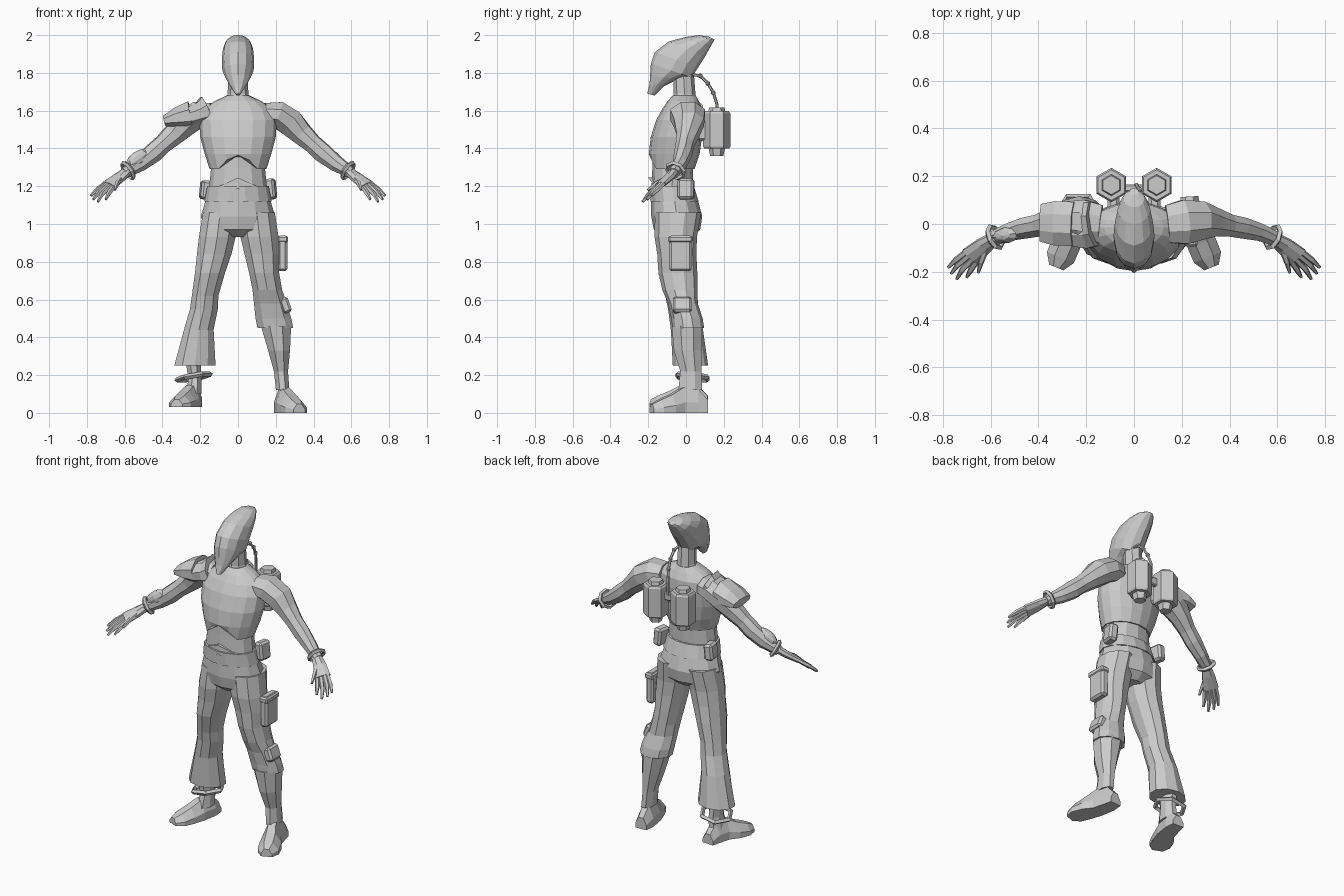
import bpy, bmesh, math
from mathutils import Vector, Matrix


def skin(name, rings):
    """Join equal-sized rings of points into a closed flat-shaded body."""
    bm = bmesh.new()
    vs = [[bm.verts.new(p) for p in r] for r in rings]
    n = len(vs[0])
    for a, b in zip(vs, vs[1:]):
        for i in range(n):
            bm.faces.new((a[i], a[(i + 1) % n], b[(i + 1) % n], b[i]))
    bm.faces.new(vs[0][::-1])
    bm.faces.new(vs[-1])
    bmesh.ops.recalc_face_normals(bm, faces=bm.faces)
    me = bpy.data.meshes.new(name)
    bm.to_mesh(me)
    bm.free()
    ob = bpy.data.objects.new(name, me)
    bpy.context.collection.objects.link(ob)
    return ob


def circle(n, off=0.0):
    return [(math.cos(2 * math.pi * (i + off) / n), math.sin(2 * math.pi * (i + off) / n)) for i in range(n)]


def stack(name, rows, n=12, off=0.0):
    """Horizontal rings: (z, x0, x1, y0, y1)."""
    return skin(name, [[((a + b) / 2 + (b - a) / 2 * c, (f + k) / 2 + (k - f) / 2 * s, z)
                        for c, s in circle(n, off)] for z, a, b, f, k in rows])


def tube(name, rows, up=(0, 0, 1), n=8, side=1, floor=-9):
    """Rings across a path: (x, y, z, radius along up, radius sideways)."""
    pts = [Vector((r[0] * side, r[1], r[2])) for r in rows]
    up = Vector((up[0] * side, up[1], up[2]))
    rings = []
    for i, r in enumerate(rows):
        d = (pts[min(i + 1, len(pts) - 1)] - pts[max(i - 1, 0)]).normalized()
        u = (up - d * up.dot(d)).normalized()
        v = d.cross(u)
        ring = [pts[i] + u * r[3] * c + v * r[4] * s for c, s in circle(n, 0.5)]
        for p in ring:
            p.z = max(p.z, floor)
        rings.append(ring)
    return skin(name, rings)


def box(name, loc, size, rot=(0, 0, 0), bevel=0.012):
    bpy.ops.mesh.primitive_cube_add(size=1, location=loc, rotation=rot)
    ob = bpy.context.object
    ob.name = name
    ob.scale = size
    bpy.ops.object.transform_apply(location=False, rotation=False, scale=True)
    m = ob.modifiers.new("edge", 'BEVEL')
    m.width, m.segments = bevel, 1
    return ob


def cuff(name, loc, direction, major, minor, n=8):
    q = Vector(direction).to_track_quat('Z', 'Y')
    bpy.ops.mesh.primitive_torus_add(major_radius=major, minor_radius=minor, major_segments=n,
                                     minor_segments=4, location=loc, rotation=q.to_euler())
    bpy.context.object.name = name


# Helmet: rings between front and back profile points (y, z), with half width
helmet = [(-.205, 1.69, -.165, 1.68, .012), (-.193, 1.74, -.115, 1.73, .045), (-.19, 1.79, -.045, 1.765, .068),
          (-.186, 1.85, .03, 1.775, .083), (-.165, 1.91, .065, 1.83, .086), (-.09, 1.967, .10, 1.885, .08),
          (.0, 1.99, .125, 1.93, .068), (.07, 2.0, .145, 1.965, .045), (.12, 1.992, .15, 1.978, .02)]
skin("helmet", [[(w * c, (f + b) / 2 + (f - b) / 2 * s, (fz + bz) / 2 + (fz - bz) / 2 * s)
                 for c, s in circle(12)] for f, fz, b, bz, w in helmet])
stack("neck", [(1.62, -.075, .075, -.085, .06), (1.69, -.055, .055, -.065, .05), (1.82, -.05, .05, -.07, .04)], 8)

# Chest shell, with an arch lifted into its lower front edge
chest = stack("chest_shell", [(1.29, -.15, .15, -.192, .045), (1.37, -.176, .176, -.197, .072),
                              (1.46, -.2, .2, -.187, .085), (1.55, -.205, .205, -.158, .092),
                              (1.61, -.18, .18, -.125, .088), (1.65, -.125, .125, -.098, .068),
                              (1.68, -.06, .06, -.07, .052)], 16)
for v in chest.data.vertices[:16]:
    if v.co.y < -.16:
        v.co.z += .075 if abs(v.co.x) < .03 else .05
stack("abdomen", [(1.08, -.17, .17, -.182, .07), (1.2, -.153, .153, -.182, .035),
                  (1.3, -.142, .142, -.178, .038), (1.38, -.14, .14, -.178, .05)], 12)
stack("belt", [(1.12, -.178, .178, -.19, .07), (1.2, -.163, .163, -.192, .045)], 14)
stack("pelvis", [(1.12, -.173, .173, -.184, .065), (1.04, -.197, .197, -.184, .086),
                 (.97, -.17, .17, -.17, .075), (.93, -.07, .07, -.12, .03)], 12)
outline = [(-.1, 1.2), (0, 1.245), (.1, 1.2), (.07, 1.14), (0, 1.19), (-.07, 1.14)]
skin("waist_flap", [[(x, y + abs(x) * .35, z) for x, z in outline] for y in (-.2, -.17)])

# Trouser legs
stack("left_trouser", [(1.06, .0, .2, -.165, .08), (.93, .008, .22, -.166, .058), (.84, .03, .226, -.152, .055),
                       (.74, .055, .222, -.146, .06), (.65, .073, .238, -.125, .062), (.58, .08, .262, -.095, .062),
                       (.5, .088, .287, -.078, .088), (.45, .098, .297, -.072, .096)], 10, .5)
stack("right_trouser", [(1.06, -.19, 0, -.165, .08), (.93, -.212, -.008, -.166, .058),
                        (.84, -.222, -.03, -.152, .055), (.74, -.232, -.065, -.146, .06),
                        (.62, -.248, -.1, -.11, .06), (.55, -.258, -.103, -.095, .066),
                        (.44, -.29, -.125, -.08, .09), (.25, -.343, -.113, -.07, .117)], 10, .5)

# Boots and ankle
stack("left_boot_shaft", [(.46, .115, .288, -.082, .092), (.33, .155, .28, -.07, .09),
                          (.22, .187, .268, -.035, .086), (.12, .198, .275, -.045, .09)], 8, .5)
stack("right_ankle", [(.3, -.285, -.195, -.045, .08), (.18, -.265, -.19, -.03, .085),
                      (.1, -.28, -.19, -.05, .09)], 8, .5)
foot = [(.232, .115, .0, .075, .04), (.235, .06, .0, .14, .05), (.252, -.02, .0, .145, .055),
        (.283, -.08, .0, .105, .067), (.308, -.14, .0, .075, .066), (.325, -.182, .0, .05, .035)]
tube("left_foot", foot, side=1, floor=0)
tube("right_foot", [(x, y, .03, u * .88, w) for x, y, z, u, w in foot], side=-1, floor=.03)
cuff("ankle_ring", (-.235, .035, .19), (-.17, .1, 1), .09, .014, 6)

# Arms, cuffs and hands on both sides
arm = [(.14, .0, 1.585, .06, .085), (.21, .008, 1.58, .075, .1), (.28, .015, 1.535, .078, .085),
       (.34, .008, 1.475, .062, .062), (.395, -.005, 1.425, .052, .05), (.45, -.015, 1.375, .054, .048),
       (.52, -.032, 1.32, .045, .04), (.6, -.065, 1.27, .03, .032)]
palm = [(.585, -.06, 1.28, .028, .025), (.63, -.092, 1.245, .04, .022), (.685, -.138, 1.205, .048, .017)]
fingers = {"index": [(.66, -.158, 1.195), (.685, -.195, 1.16), (.70, -.222, 1.13)],
           "middle": [(.675, -.146, 1.202), (.72, -.192, 1.158), (.742, -.23, 1.118)],
           "ring": [(.69, -.132, 1.21), (.738, -.172, 1.168), (.765, -.207, 1.13)],
           "little": [(.698, -.114, 1.217), (.745, -.15, 1.182), (.778, -.182, 1.15)],
           "thumb": [(.622, -.11, 1.24), (.64, -.158, 1.215), (.652, -.203, 1.18)]}
for side, tag in ((1, "left"), (-1, "right")):
    tube(tag + "_arm", arm, side=side)
    tube(tag + "_palm", palm, up=(-.045, -.055, -.025), side=side)
    for key, path in fingers.items():
        tube(f"{tag}_{key}_finger", [(*p, r, r) for p, r in zip(path, (.014, .013, .007))], n=5, side=side)
    cuff(tag + "_wrist_cuff", (side * .582, -.055, 1.283), (side * .08, -.04, -.055), .048, .012)

# Right shoulder armour and forearm guard
tube("shoulder_plate", [(.39, .005, 1.545, .03, .085), (.33, .003, 1.56, .058, .1), (.25, .0, 1.575, .082, .1)], side=-1)
tube("shoulder_collar", [(.26, -.01, 1.565, .06, .09), (.2, -.005, 1.585, .065, .105), (.165, .0, 1.6, .085, .1)],
     side=-1)
bpy.ops.mesh.primitive_uv_sphere_add(segments=8, ring_count=6, location=(-.53, -.045, 1.345), rotation=(0, -.6, .2))
guard = bpy.context.object
guard.name = "forearm_guard"
guard.scale = (.075, .035, .04)

# Back tanks with caps, bracket and straps
for x in (-.095, .095):
    rows = [(1.36, .035), (1.4, .043), (1.4, .066), (1.41, .072), (1.585, .072), (1.597, .064), (1.597, .045),
            (1.617, .04)]
    stack("back_tank", [(z, x - r, x + r, .163 - r, .163 + r) for z, r in rows], 6, .5)
    box("tank_mount", (x * .9, .09, 1.5), (.05, .06, .12))
box("tank_bracket", (0, .15, 1.53), (.09, .03, .05), bevel=.006)

# Breathing hose with beads
hose = [(.03, .035, 1.79), (.03, .075, 1.785), (.027, .115, 1.745), (.02, .145, 1.695), (.01, .165, 1.63),
        (.01, .165, 1.54)]
tube("air_hose", [(*p, .008, .008) for p in hose], up=(1, 0, 0), n=6)
for p in hose[1:4]:
    bpy.ops.mesh.primitive_ico_sphere_add(subdivisions=1, radius=.014, location=p)
    bpy.context.object.name = "hose_bead"

# Pouches and pads
box("right_hip_pouch", (-.172, .0, 1.18), (.055, .085, .1), (0, .1, .15))
box("left_hip_pouch", (.172, .0, 1.185), (.055, .085, .11), (0, -.1, -.15))
box("thigh_pouch", (.236, -.03, .845), (.05, .12, .19))
box("thigh_pouch_flap", (.238, -.03, .92), (.056, .128, .035), bevel=.008)
box("knee_pocket", (.25, -.02, .57), (.05, .1, .085), (0, -.35, 0))
